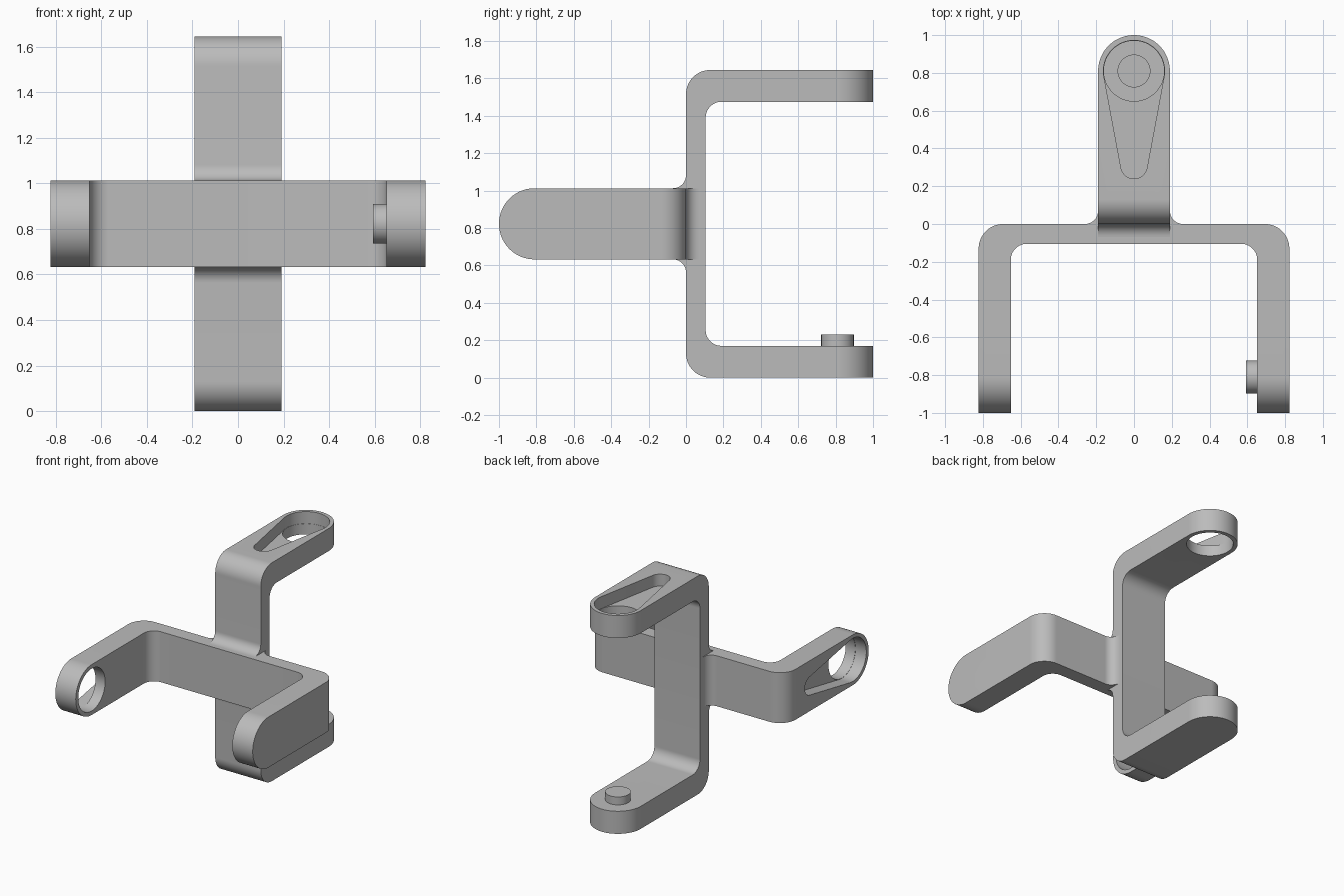
import bpy, bmesh
from math import cos, sin, asin, radians, pi
from mathutils import Matrix, Vector

if "Cube" in bpy.data.objects:
    bpy.data.objects.remove(bpy.data.objects["Cube"])

HALF = 0.8225      # half the bracket span
WIDTH = 0.19       # half the strap width, also the arm end radius
ARM = 0.17         # arm thickness
WEB = 0.105        # web thickness
PIVOT = 0.81       # distance of the pivot axis from the web
FILLET = 0.07

grey = bpy.data.materials.new("plain_grey")
grey.use_nodes = True
grey.diffuse_color = (0.5, 0.5, 0.5, 1)
grey.node_tree.nodes["Principled BSDF"].inputs["Base Color"].default_value = (0.5, 0.5, 0.5, 1)


def arc(cx, cy, r, start, end, steps=16):
    angles = [radians(start + (end - start) * i / steps) for i in range(steps + 1)]
    return [(cx + r * cos(a), cy + r * sin(a)) for a in angles]


def prism(name, outline, axis, low, high):
    """Extrude an outline along x (outline in y, z) or z (outline in x, y)."""
    bm = bmesh.new()
    place = (lambda a, b: (low, a, b)) if axis == "x" else (lambda a, b: (a, b, low))
    face = bm.faces.new([bm.verts.new(place(a, b)) for a, b in outline])
    new = bmesh.ops.extrude_face_region(bm, geom=[face])["geom"]
    shift = Vector((high - low, 0, 0) if axis == "x" else (0, 0, high - low))
    bmesh.ops.translate(bm, vec=shift, verts=[v for v in new if isinstance(v, bmesh.types.BMVert)])
    bmesh.ops.recalc_face_normals(bm, faces=bm.faces)
    mesh = bpy.data.meshes.new(name)
    bm.to_mesh(mesh)
    bm.free()
    mesh.materials.append(grey)
    obj = bpy.data.objects.new(name, mesh)
    bpy.context.collection.objects.link(obj)
    return obj


def select(obj):
    bpy.ops.object.select_all(action="DESELECT")
    obj.select_set(True)
    bpy.context.view_layer.objects.active = obj


def cut(obj, tool, operation):
    tool.hide_render = True
    mod = obj.modifiers.new("cut", "BOOLEAN")
    mod.operation, mod.object, mod.solver = operation, tool, "EXACT"
    select(obj)
    bpy.ops.object.modifier_apply(modifier=mod.name)
    bpy.data.objects.remove(tool)


# U-shaped side profile with rounded bends and a flared root at the crossing
inner = HALF - ARM
half = arc(-FILLET, WIDTH + FILLET, FILLET, -90, 0, 10)
half += arc(0.13, HALF - 0.13, 0.13, 180, 90)
half += [(1.1, HALF), (1.1, inner)]
half += arc(WEB + 0.085, inner - 0.085, 0.085, 90, 180)
profile = half + [(y, -z) for y, z in reversed(half)]
bracket = prism("back_bracket", profile, "x", -0.3, 0.3)

# Strap outline with round arm ends
strap = arc(0, PIVOT, WIDTH, 0, 180, 40) + [(-WIDTH, -0.2), (WIDTH, -0.2)]
cut(bracket, prism("strap_cutter", strap, "z", -1, 1), "INTERSECT")

# Pivot hole and tapered pocket on the outside of the upper arm
hole = arc(0, PIVOT, 0.16, 0, 360, 48)[:-1]
cut(bracket, prism("hole_cutter", hole, "z", 0.5, 1), "DIFFERENCE")
big, small, reach = 0.162, 0.07, 0.5
lean = asin((big - small) / reach) * 180 / pi
pocket = arc(0, PIVOT, big, -lean, 180 + lean, 40)
pocket += arc(0, PIVOT - reach, small, 180 + lean, 360 - lean, 20)
cut(bracket, prism("pocket_cutter", pocket, "z", HALF - 0.09, 1), "DIFFERENCE")

# Pivot pin on the inside of the lower arm
pin = prism("back_pin", arc(0, PIVOT, 0.087, 0, 360, 40)[:-1], "z", -inner - 0.03, -inner + 0.06)

# Smooth, raise, and repeat turned a quarter to face the front
lift = Matrix.Translation((0, 0, HALF))
turn = Matrix(((0, 0, -1, 0), (0, -1, 0, 0), (-1, 0, 0, 0), (0, 0, 0, 1)))
for part in (bracket, pin):
    select(part)
    bpy.ops.object.shade_smooth_by_angle(angle=radians(30))
    twin = part.copy()
    twin.data = part.data.copy()
    twin.name = part.name.replace("back", "front")
    bpy.context.collection.objects.link(twin)
    twin.data.transform(lift @ turn)
    part.data.transform(lift)
